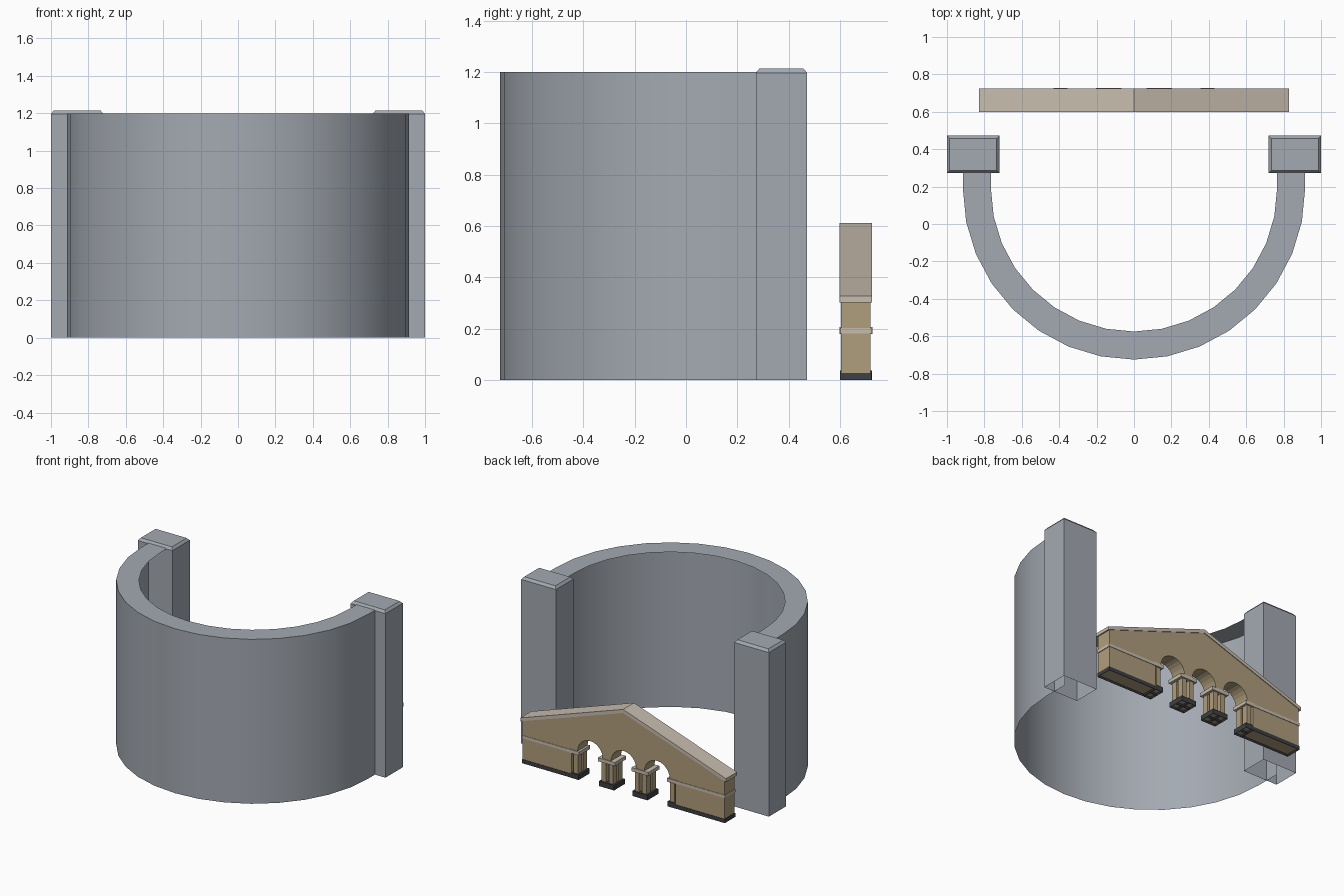
import bpy, bmesh, math
from mathutils import Matrix

old = bpy.data.objects.get("Cube")
if old:
    bpy.data.objects.remove(old, do_unlink=True)


def material(name, rgb):
    m = bpy.data.materials.new(name)
    m.use_nodes = True
    m.diffuse_color = (*rgb, 1)
    m.node_tree.nodes["Principled BSDF"].inputs["Base Color"].default_value = (*rgb, 1)
    return m


GREY = material("grey stone", (0.37, 0.40, 0.445))
TAN = material("tan stone", (0.434, 0.342, 0.205))
CREAM = material("cream trim", (0.58, 0.51, 0.425))
DARK = material("dark plinth", (0.045, 0.05, 0.06))


def finish(bm, name, *mats):
    mesh = bpy.data.meshes.new(name)
    bm.to_mesh(mesh)
    bm.free()
    ob = bpy.data.objects.new(name, mesh)
    bpy.context.collection.objects.link(ob)
    for m in mats:
        mesh.materials.append(m)
    return ob


def add_box(bm, x, y, z):
    """Box from (low, high) pairs; returns its faces."""
    size = [b - a for a, b in (x, y, z)]
    mid = [(a + b) / 2 for a, b in (x, y, z)]
    mat = Matrix.Translation(mid) @ Matrix.Diagonal((*size, 1))
    verts = bmesh.ops.create_cube(bm, size=1, matrix=mat)["verts"]
    return list({f for v in verts for f in v.link_faces})


def box(name, mat, x, y, z):
    bm = bmesh.new()
    add_box(bm, x, y, z)
    return finish(bm, name, mat)


def plinth(name, x, y, z, rim=0.014):
    """Dark base whose underside is a recessed tan panel inside a rim."""
    bm = bmesh.new()
    bottom = min(add_box(bm, x, y, z), key=lambda f: f.calc_center_median().z)
    bmesh.ops.inset_region(bm, faces=[bottom], thickness=rim, depth=-0.01)
    bottom.material_index = 1
    return finish(bm, name, DARK, TAN)


def extrude_profile(name, mat, pts, y0, y1):
    """Prism from an x-z outline."""
    bm = bmesh.new()
    face = bm.faces.new([bm.verts.new((x, y0, z)) for x, z in pts])
    out = bmesh.ops.extrude_face_region(bm, geom=[face])["geom"]
    moved = [g for g in out if isinstance(g, bmesh.types.BMVert)]
    bmesh.ops.translate(bm, verts=moved, vec=(0, y1 - y0, 0))
    bmesh.ops.recalc_face_normals(bm, faces=bm.faces)
    return finish(bm, name, mat)


# Curved wall: an outer skin with a flat ledge along its top
CY, R_OUT, R_IN, TOP, STEPS = 0.19, 0.915, 0.765, 1.2, 16


def u_path(r):
    arc = [(r * math.cos(a), CY + r * math.sin(a))
           for a in (math.pi + math.pi * i / STEPS for i in range(STEPS + 1))]
    return [(-r, 0.38)] + arc + [(r, 0.38)]


bm = bmesh.new()
rows = [[bm.verts.new((x, y, z)) for x, y in u_path(r)]
        for r, z in ((R_OUT, 0), (R_OUT, TOP), (R_IN, TOP))]
for low, high in zip(rows, rows[1:]):
    for i in range(len(low) - 1):
        bm.faces.new((low[i], low[i + 1], high[i + 1], high[i]))
wall = finish(bm, "curved_wall", GREY)
bpy.ops.object.select_all(action='DESELECT')
wall.select_set(True)
bpy.context.view_layer.objects.active = wall
bpy.ops.object.shade_smooth_by_angle(angle=math.radians(30))

# End pillars, open underneath, with bevelled caps
for side, s in (("left", 1), ("right", -1)):
    x = sorted((0.72 * s, 1.0 * s))
    y = (0.272, 0.472)
    bm = bmesh.new()
    bottom = min(add_box(bm, x, y, (0, 1.19)), key=lambda f: f.calc_center_median().z)
    bmesh.ops.delete(bm, geom=[bottom], context='FACES_ONLY')
    finish(bm, side + "_pillar", GREY)
    bm = bmesh.new()
    top = max(add_box(bm, x, y, (1.19, 1.197)), key=lambda f: f.calc_center_median().z)
    bmesh.ops.inset_region(bm, faces=[top], thickness=0.021, depth=0.018)
    finish(bm, side + "_pillar_cap", GREY)

# Gate body with three arches and a gabled top
Y0, Y1, YM = 0.604, 0.720, 0.662
SPRING, RAD, PITCH = 0.205, 0.102, 0.27
JAMB, END = 0.42, 0.815
outline = [(-END, 0.02), (-JAMB, 0.02), (-JAMB, SPRING)]
for cx in (-PITCH, 0, PITCH):
    outline += [(cx - RAD * math.cos(math.pi * i / 12), SPRING + RAD * math.sin(math.pi * i / 12))
                for i in range(13)]
outline += [(JAMB, SPRING), (JAMB, 0.02), (END, 0.02), (END, 0.31), (0, 0.592), (-END, 0.31)]
extrude_profile("gate_wall", TAN, outline, Y0, Y1)

# Gabled coping
extrude_profile("gate_coping", CREAM,
                [(-0.83, 0.303), (0, 0.585), (0.83, 0.303), (0.83, 0.328), (0, 0.612), (-0.83, 0.328)],
                0.599, 0.725)

# End wall plinths and string courses
for side, s in (("left", 1), ("right", -1)):
    span = sorted((JAMB * s, 0.82 * s))
    plinth(side + "_gate_plinth", span, (0.601, 0.723), (0, 0.028))
    box(side + "_string_course", CREAM, span, (0.601, 0.723), (0.182, 0.203))


def column(name, x, y):
    box(name, TAN, (x - 0.018, x + 0.018), (y - 0.022, y + 0.022), (0.03, 0.185))
    plinth(name + "_base", (x - 0.031, x + 0.031), (y - 0.0315, y + 0.0315), (0, 0.037))


def capital(name, x, half):
    box(name, CREAM, (x - half, x + half), (0.598, 0.726), (0.18, 0.206))


# Paired columns at the jambs, clusters of four under the free piers
for side, s in (("left", 1), ("right", -1)):
    for place, dy in (("front", -0.031), ("back", 0.031)):
        column(f"{side}_{place}_jamb_column", 0.39 * s, YM + dy)
        for spot, dx in (("inner", -0.03), ("outer", 0.03)):
            column(f"{side}_{place}_{spot}_pier_column", (0.135 + dx) * s, YM + dy)
    capital(side + "_jamb_capital", 0.393 * s, 0.038)
    capital(side + "_pier_capital", 0.135 * s, 0.068)
    x = 0.135 * s
    box(side + "_pier_core", CREAM, (x - 0.02, x + 0.02), (YM - 0.02, YM + 0.02), (0.03, 0.185))
